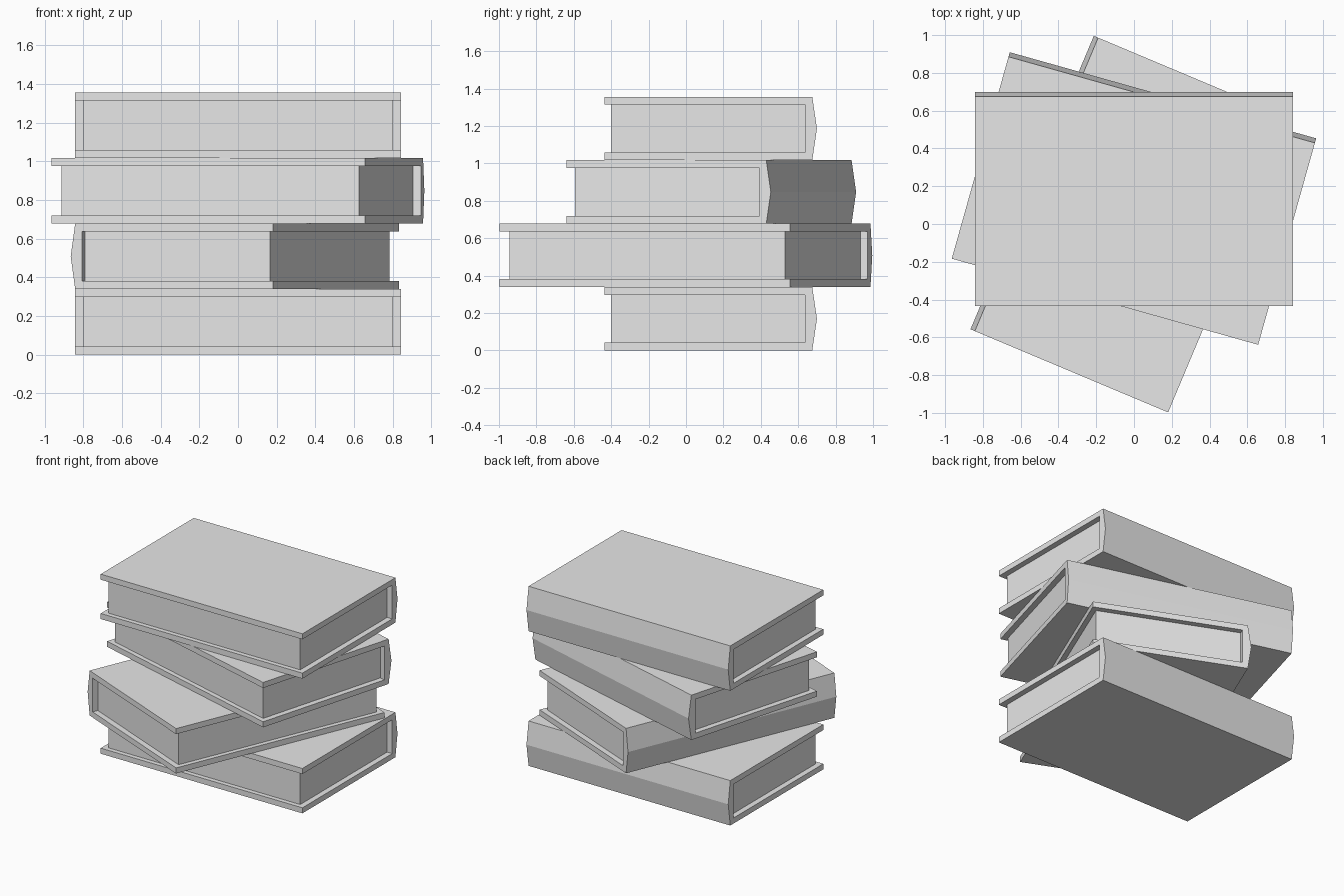
import bpy
import bmesh
from math import radians
from mathutils import Matrix

cube = bpy.data.objects.get("Cube")
if cube:
    bpy.data.objects.remove(cube, do_unlink=True)

# One plain grey for everything
GREY = (0.8, 0.8, 0.8, 1)
grey = bpy.data.materials.new("plain_grey")
grey.diffuse_color = GREY
grey.use_nodes = True
grey.node_tree.nodes["Principled BSDF"].inputs["Base Color"].default_value = GREY

THICK = 0.339       # one closed book
BOARD = 0.042       # cover board
HALF = 0.8425       # half the spine length
FORE, HINGE, SPINE, BULGE = -0.435, 0.637, 0.675, 0.70
PAGE_HALF, PAGE_FORE = 0.80, -0.40


def extrude_profile(name, profile, half, placement):
    """Extrude a (y, z) outline along x from -half to half."""
    bm = bmesh.new()
    face = bm.faces.new([bm.verts.new((-half, y, z)) for y, z in profile])
    new = bmesh.ops.extrude_face_region(bm, geom=[face])["geom"]
    verts = [v for v in new if isinstance(v, bmesh.types.BMVert)]
    bmesh.ops.translate(bm, verts=verts, vec=(2 * half, 0, 0))
    bmesh.ops.recalc_face_normals(bm, faces=bm.faces)
    mesh = bpy.data.meshes.new(name)
    bm.to_mesh(mesh)
    bm.free()
    mesh.materials.append(grey)
    obj = bpy.data.objects.new(name, mesh)
    obj.matrix_world = placement
    bpy.context.collection.objects.link(obj)


def book(name, x, y, z, angle):
    placement = Matrix.Translation((x, y, z)) @ Matrix.Rotation(radians(angle), 4, "Z")
    low, high = BOARD, THICK - BOARD
    # Cover: two boards joined by a ridged spine
    cover = [(FORE, 0), (SPINE, 0), (BULGE, THICK / 2), (SPINE, THICK), (FORE, THICK),
             (FORE, high), (HINGE, high), (HINGE, low), (FORE, low)]
    extrude_profile(name + "_cover", cover, HALF, placement)
    # Page block, set in from the cover edges
    pages = [(PAGE_FORE, low), (HINGE, low), (HINGE, high), (PAGE_FORE, high)]
    extrude_profile(name + "_pages", pages, PAGE_HALF, placement)


# Stack, bottom to top: offset and turn of each book
stack = [
    ("bottom_book", 0, 0, 0),
    ("lower_book", 0.106, -0.052, 67.2),
    ("upper_book", -0.036, 0.0075, -15.7),
    ("top_book", 0, 0, 0),
]
for level, (name, x, y, angle) in enumerate(stack):
    book(name, x, y, level * THICK, angle)
